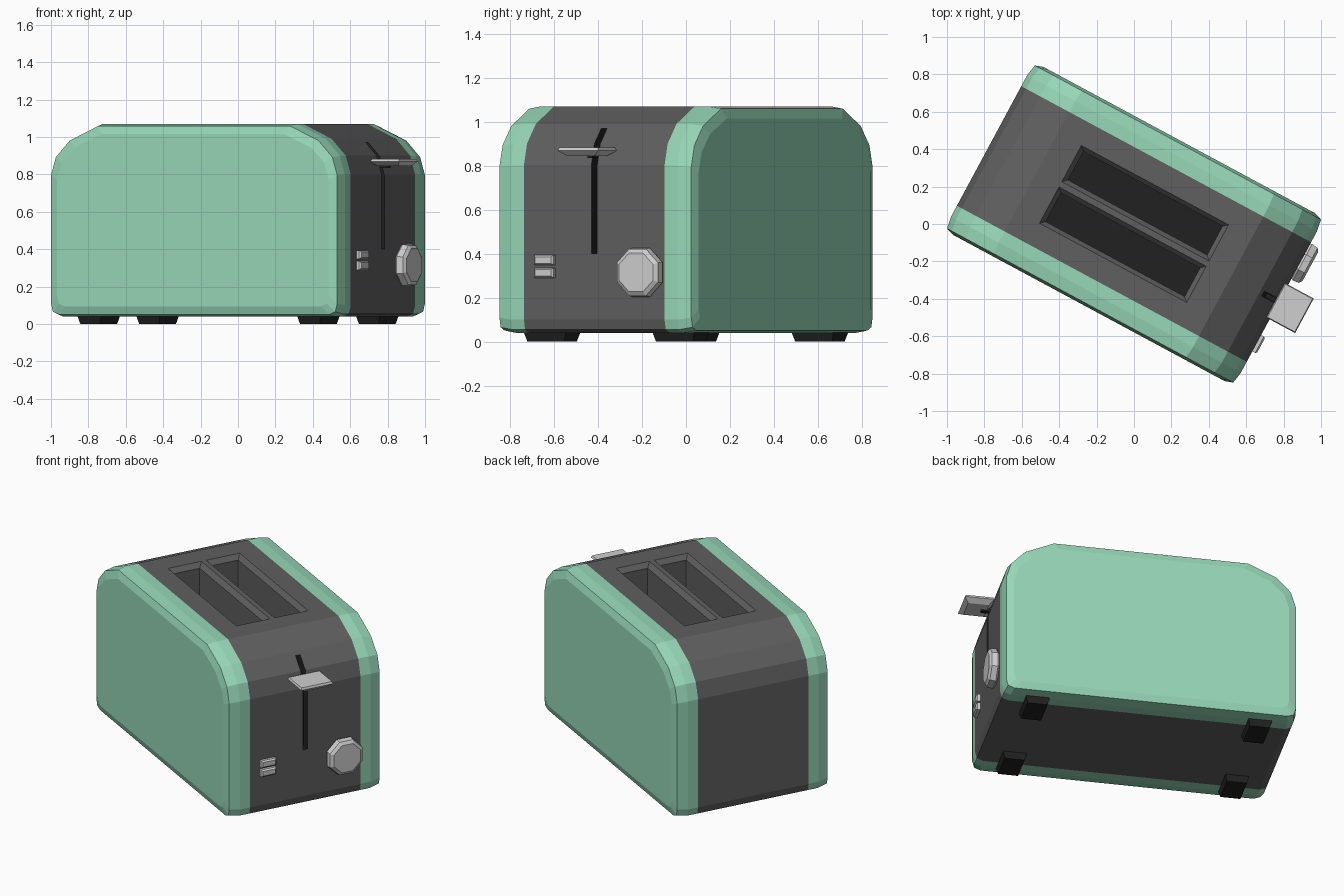
import bpy, bmesh, math

if "Cube" in bpy.data.objects:
    bpy.data.objects.remove(bpy.data.objects["Cube"])

TURN = math.radians(-28.3)   # the toaster stands turned on its base
MINT, GREY, BLACK, SILVER = range(4)


def material(name, rgb):
    m = bpy.data.materials.new(name)
    m.diffuse_color = (*rgb, 1)
    m.use_nodes = True
    m.node_tree.nodes["Principled BSDF"].inputs["Base Color"].default_value = m.diffuse_color
    return m


MATS = [material("mint green", (0.31, 0.68, 0.48)),
        material("dark grey", (0.115, 0.115, 0.115)),
        material("black", (0.015, 0.015, 0.015)),
        material("silver", (0.62, 0.62, 0.62))]


def loft(name, rings, rule):
    """Skin a list of equal-length rings, cap both ends, colour by rule(face)."""
    bm = bmesh.new()
    vs = [[bm.verts.new(p) for p in r] for r in rings]
    n = len(rings[0])
    for a, b in zip(vs, vs[1:]):
        for i in range(n):
            j = (i + 1) % n
            bm.faces.new((a[i], a[j], b[j], b[i]))
    bm.faces.new(vs[0])
    bm.faces.new(vs[-1])
    bmesh.ops.recalc_face_normals(bm, faces=bm.faces)
    for f in bm.faces:
        f.material_index = rule(f) if callable(rule) else rule
    me = bpy.data.meshes.new(name)
    bm.to_mesh(me)
    bm.free()
    for m in MATS:
        me.materials.append(m)
    ob = bpy.data.objects.new(name, me)
    ob.rotation_euler.z = TURN
    bpy.context.collection.objects.link(ob)
    return ob


def rect_z(x0, x1, y0, y1, z):
    return [(x0, y0, z), (x1, y0, z), (x1, y1, z), (x0, y1, z)]


def rect_x(x, y, z, hy, hz):
    return [(x, y - hy, z - hz), (x, y + hy, z - hz),
            (x, y + hy, z + hz), (x, y - hy, z + hz)]


# Body: side profile swept across the width, with rounded rims
half = [(0.83, 0.04), (0.868, 0.055), (0.88, 0.10), (0.88, 0.80),
        (0.85, 0.9), (0.765, 0.99), (0.59, 1.07)]
profile = half + [(-x, z) for x, z in reversed(half)]


def body_ring(y, inset):
    sx, sz = (0.88 - inset) / 0.88, (0.515 - inset) / 0.515
    return [(x * sx, y, 0.555 + (z - 0.555) * sz) for x, z in profile]


side = [(0.51, 0.055), (0.495, 0.011), (0.43, 0.0), (0.363, 0.0)]
rings = [body_ring(-y, i) for y, i in side] + [body_ring(y, i) for y, i in reversed(side)]
body = loft("body", rings,
            lambda f: GREY if abs(f.calc_center_median().y) < 0.3 else MINT)

# Cutters: two bread slots with sloped rims, and the lever groove
cutters = []
for s in (-1, 1):
    def ring(x, y0, y1, z):
        a, b = sorted((s * y0, s * y1))
        return rect_z(-x, x, a, b, z)
    cutters.append(loft("slot_cutter", [
        ring(0.422, 0.04, 0.213, 0.30), ring(0.422, 0.04, 0.213, 1.04),
        ring(0.447, 0.016, 0.236, 1.07), ring(0.447, 0.016, 0.236, 1.2)],
        lambda f: BLACK if f.calc_center_median().z < 0.31 else GREY))
groove = [(1.1, 0.40), (0.83, 0.40), (0.83, 0.80), (0.72, 0.97), (1.1, 0.97)]
cutters.append(loft("groove_cutter",
                    [[(x, y, z) for x, z in groove] for y in (-0.015, 0.015)], BLACK))

bpy.context.view_layer.objects.active = body
for c in cutters:
    c.hide_render = True
    mod = body.modifiers.new("cut", 'BOOLEAN')
    mod.operation = 'DIFFERENCE'
    mod.solver = 'EXACT'
    mod.object = c
    bpy.ops.object.modifier_apply(modifier=mod.name)
for c in cutters:
    bpy.data.objects.remove(c)

# Feet, slightly tapered
for sx in (-1, 1):
    for sy in (-1, 1):
        x, y = sx * 0.667, sy * 0.332
        loft("foot", [rect_z(x - a, x + a, y - b, y + b, z)
                      for a, b, z in ((0.06, 0.095, 0), (0.073, 0.11, 0.05))], BLACK)

# Lever paddle and the stalk that holds it in the groove
loft("lever", [rect_z(0.885, 1.01, -0.07, 0.07, 0.845),
               rect_z(0.86, 1.035, -0.105, 0.105, 0.868),
               rect_z(0.865, 1.03, -0.10, 0.10, 0.882)], SILVER)
loft("lever_stalk", [rect_z(0.80, 0.92, -0.012, 0.012, 0.835),
                     rect_z(0.80, 0.92, -0.012, 0.012, 0.865)], BLACK)


# Browning knob
def disc(x, r):
    return [(x, 0.247 + r * math.cos(t), 0.315 + r * math.sin(t))
            for t in (math.tau * (i + 0.5) / 8 for i in range(8))]


loft("knob", [disc(0.87, 0.105), disc(0.89, 0.12), disc(0.925, 0.115), disc(0.938, 0.095)], SILVER)

# Two small push buttons
for z in (0.313, 0.371):
    loft("button", [rect_x(0.87, -0.25, z, 0.05, 0.023), rect_x(0.897, -0.25, z, 0.05, 0.023),
                    rect_x(0.906, -0.25, z, 0.042, 0.015)], SILVER)
